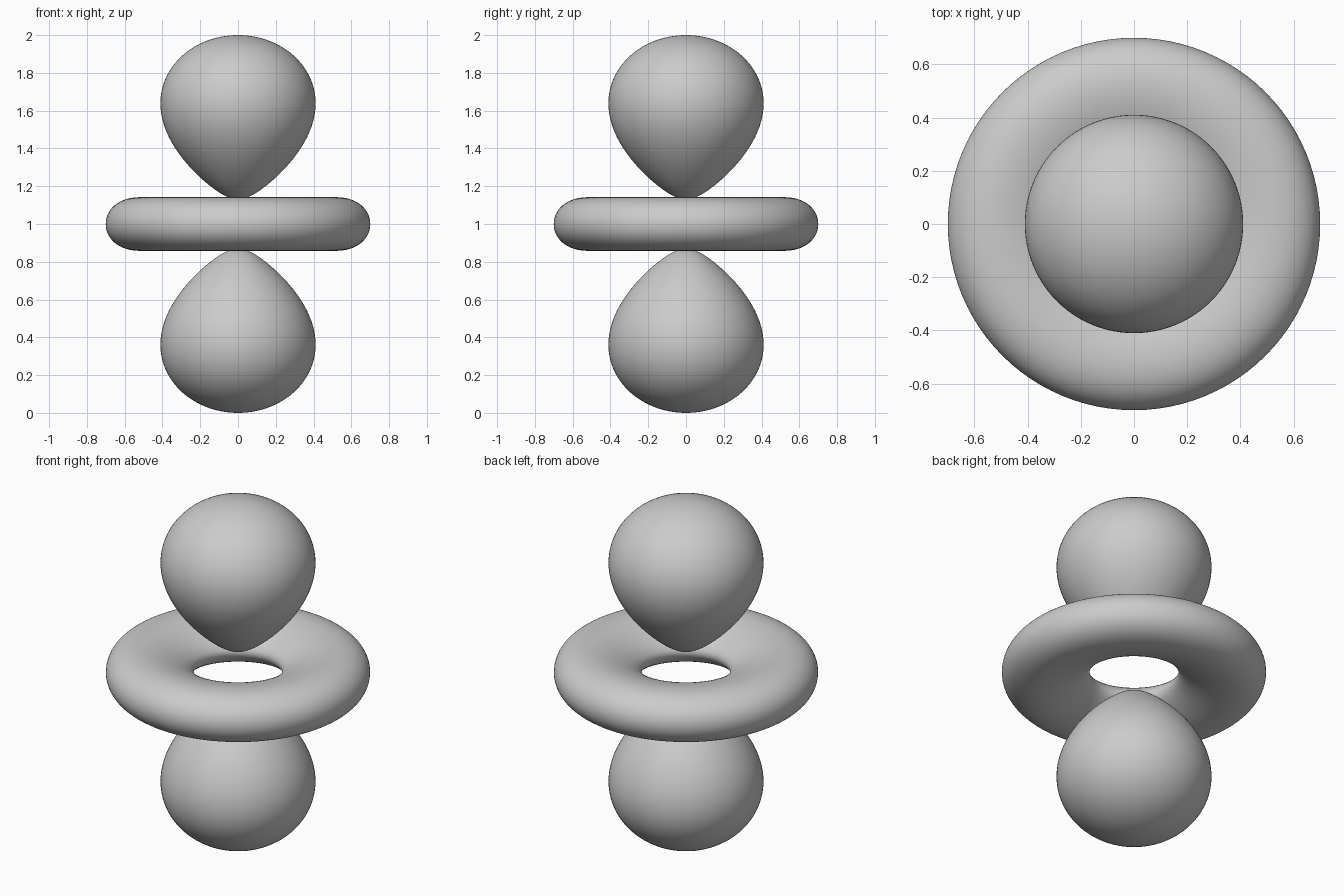
import bpy
import bmesh
from math import cos, sin, pi, sqrt, exp

cube = bpy.data.objects.get("Cube")
if cube:
    bpy.data.objects.remove(cube, do_unlink=True)

DECAY = 4.69               # radial fall-off of the surface
LEVEL = 2 * exp(-DECAY)    # makes the lobes end at radius 1
SEGMENTS = 96
STEPS = 64

grey = bpy.data.materials.new("soft grey")
grey.use_nodes = True
colour = (0.6, 0.6, 0.6, 1)
grey.diffuse_color = colour
grey.node_tree.nodes["Principled BSDF"].inputs["Base Color"].default_value = colour


def ratio(r):
    """Angular value the surface needs at distance r from the centre."""
    return LEVEL * exp(DECAY * r) / (r * r)


def crossing(target, lo, hi):
    """Radius between lo and hi where ratio equals target."""
    rising = ratio(hi) > ratio(lo)
    for _ in range(60):
        mid = (lo + hi) / 2
        if (ratio(mid) > target) == rising:
            hi = mid
        else:
            lo = mid
    return (lo + hi) / 2


def half_profile(target, sign):
    """Profile points (radius, height), packed closer at both ends."""
    peak = 2 / DECAY
    inner, outer = crossing(target, 0.02, peak), crossing(target, peak, 1.2)
    points = []
    for i in range(STEPS + 1):
        r = inner + (outer - inner) * (1 - cos(pi * i / STEPS)) / 2
        c2 = min(1, max(0, (1 + sign * ratio(r)) / 3))
        points.append((r * sqrt(1 - c2), r * sqrt(c2)))
    return points


def lathe(name, profile, closed):
    """Turn a profile about the z axis; open profiles end in poles."""
    bm = bmesh.new()
    rings = []
    for i, (rad, z) in enumerate(profile):
        if not closed and i in (0, len(profile) - 1):
            rings.append([bm.verts.new((0, 0, z))] * SEGMENTS)
        else:
            angles = [2 * pi * k / SEGMENTS for k in range(SEGMENTS)]
            rings.append([bm.verts.new((rad * cos(a), rad * sin(a), z)) for a in angles])
    pairs = list(zip(rings, rings[1:]))
    if closed:
        pairs.append((rings[-1], rings[0]))
    for a, b in pairs:
        for k in range(SEGMENTS):
            n = (k + 1) % SEGMENTS
            corners = dict.fromkeys((a[k], a[n], b[n], b[k]))
            bm.faces.new(list(corners)).smooth = True
    bmesh.ops.recalc_face_normals(bm, faces=bm.faces)
    mesh = bpy.data.meshes.new(name)
    bm.to_mesh(mesh)
    bm.free()
    mesh.materials.append(grey)
    obj = bpy.data.objects.new(name, mesh)
    obj.location.z = 1
    bpy.context.collection.objects.link(obj)


# Upper and lower teardrop lobes
lobe = half_profile(2, 1)
lathe("upper_lobe", lobe, False)
lathe("lower_lobe", [(rad, -z) for rad, z in lobe], False)

# Ring around the middle
top = half_profile(1, -1)
top[0], top[-1] = (top[0][0], 0), (top[-1][0], 0)
bottom = [(rad, -z) for rad, z in reversed(top[1:-1])]
lathe("middle_ring", top + bottom, True)
